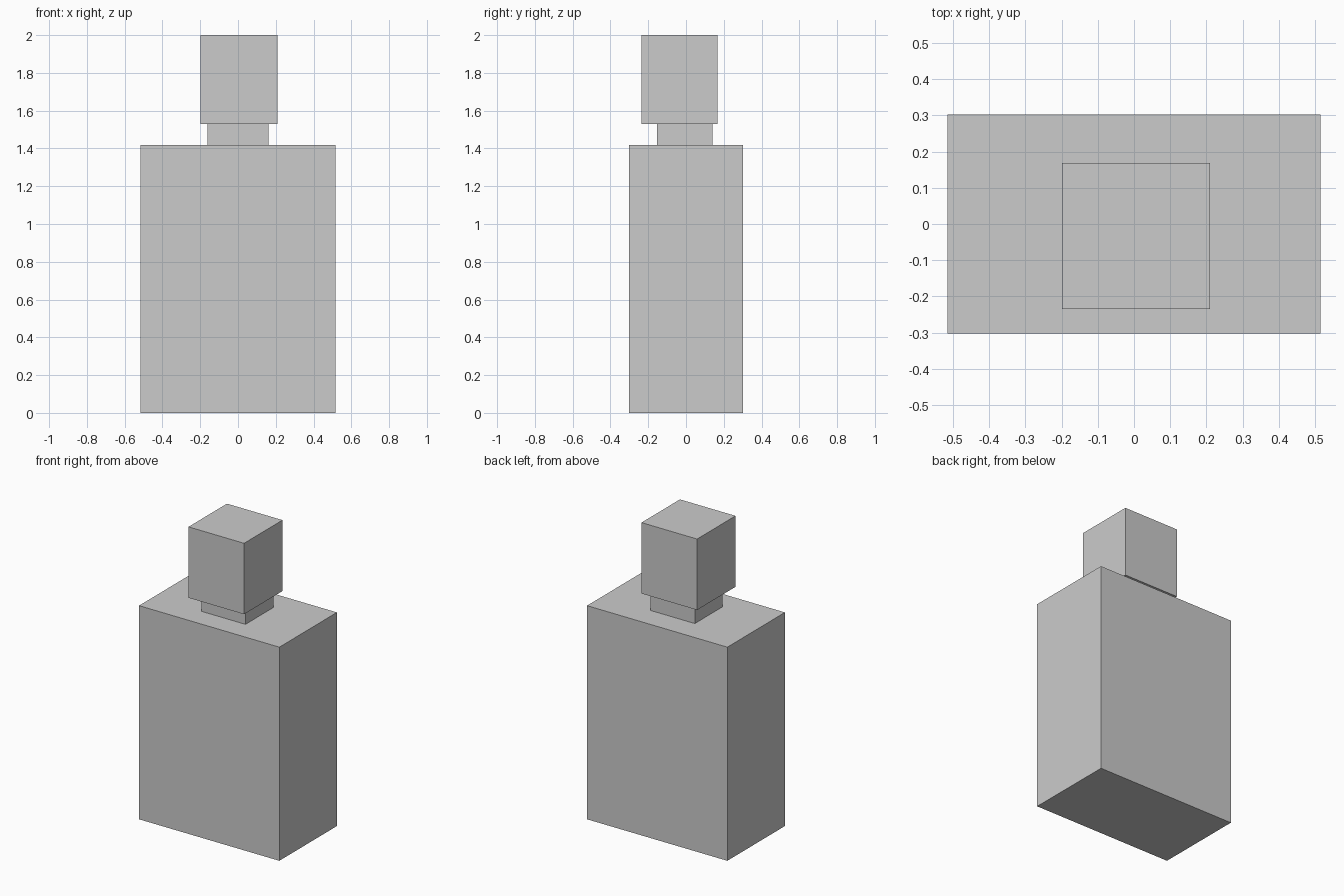
import bpy
import bmesh
from mathutils import Matrix, Vector

if "Cube" in bpy.data.objects:
    bpy.data.objects.remove(bpy.data.objects["Cube"])


def box(name, x, y, z):
    """Closed box spanning the given (min, max) ranges."""
    lo, hi = (Vector(c) for c in zip(x, y, z))
    bm = bmesh.new()
    bmesh.ops.create_cube(bm, size=1, matrix=Matrix.Diagonal((*(hi - lo), 1)))
    mesh = bpy.data.meshes.new(name)
    bm.to_mesh(mesh)
    bm.free()
    obj = bpy.data.objects.new(name, mesh)
    obj.location = (lo + hi) / 2
    bpy.context.collection.objects.link(obj)
    return obj


BODY_TOP, NECK_TOP, CAP_TOP = 1.418, 1.529, 2.0

# Bottle body
box("bottle_body", (-0.515, 0.515), (-0.302, 0.302), (0, BODY_TOP))
# Short neck
box("bottle_neck", (-0.162, 0.162), (-0.153, 0.139), (BODY_TOP, NECK_TOP))
# Slightly off-centre cap
box("bottle_cap", (-0.199, 0.209), (-0.235, 0.168), (NECK_TOP, CAP_TOP))
